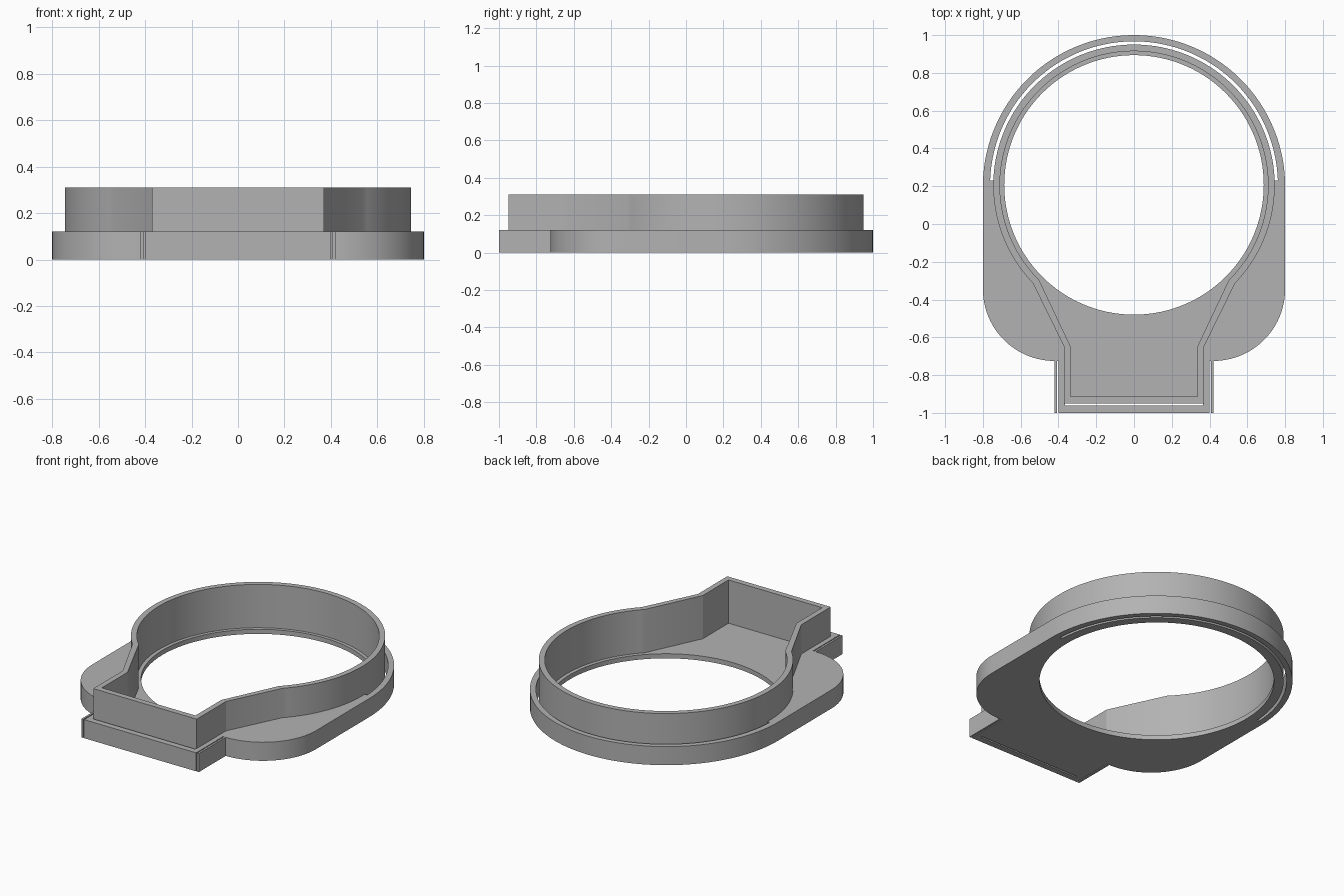
import bpy
import bmesh
from math import cos, sin, radians

cube = bpy.data.objects.get("Cube")
if cube:
    bpy.data.objects.remove(cube, do_unlink=True)

RING_Y = 0.205          # centre of the round opening
PLATE_TOP, WALL_TOP, FLOOR = 0.12, 0.31, 0.03

grey = bpy.data.materials.new("plain grey")
grey.use_nodes = True
colour = (0.45, 0.45, 0.45, 1)
grey.diffuse_color = colour
grey.node_tree.nodes["Principled BSDF"].inputs["Base Color"].default_value = colour


def arc(cx, cy, r, start, end, steps):
    angles = [radians(start + (end - start) * i / steps) for i in range(steps + 1)]
    return [(cx + r * cos(a), cy + r * sin(a)) for a in angles]


def mirrored(half):
    """Close a right-hand outline with its mirror image across x = 0."""
    return half + [(-x, y) for x, y in reversed(half) if abs(x) > 1e-5]


def rectangle(x0, x1, y0, y1):
    return [(x0, y0), (x1, y0), (x1, y1), (x0, y1)]


def prism(name, outline, z0, z1):
    bm = bmesh.new()
    base = bm.faces.new([bm.verts.new((x, y, z0)) for x, y in outline])
    made = bmesh.ops.extrude_face_region(bm, geom=[base])["geom"]
    top = [v for v in made if isinstance(v, bmesh.types.BMVert)]
    bmesh.ops.translate(bm, verts=top, vec=(0, 0, z1 - z0))
    bmesh.ops.recalc_face_normals(bm, faces=bm.faces)
    mesh = bpy.data.meshes.new(name)
    bm.to_mesh(mesh)
    bm.free()
    mesh.materials.append(grey)
    obj = bpy.data.objects.new(name, mesh)
    bpy.context.collection.objects.link(obj)
    return obj


def combine(target, other, operation):
    """Apply a boolean and discard the helper."""
    mod = target.modifiers.new(operation, "BOOLEAN")
    mod.operation, mod.solver, mod.object = operation, "EXACT", other
    bpy.context.view_layer.objects.active = target
    bpy.ops.object.modifier_apply(modifier=mod.name)
    bpy.data.objects.remove(other, do_unlink=True)


def keyhole(r, kink, neck, front):
    """Round chamber narrowing to a rectangular neck at the front."""
    return mirrored([(neck, front), (neck, -0.65)] + arc(0, RING_Y, r, kink, 90, 60))


# Flange plate: round back, straight sides, rounded shoulders, front tab
flange = prism("flange_plate", mirrored(
    [(0.42, -1), (0.42, -0.725)]
    + arc(0.42, -0.345, 0.38, -90, 0, 24)[1:]
    + arc(0, 0.2, 0.8, 0, 90, 48)), 0, PLATE_TOP)

# Slots around the back of the ring, along the front and beside the tab
back_slot = arc(0, RING_Y, 0.762, 2, 178, 96) + arc(0, RING_Y, 0.735, 178, 2, 96)
combine(flange, prism("back_slot", back_slot, -0.1, 0.2), "DIFFERENCE")
combine(flange, prism("front_slot", rectangle(-0.365, 0.365, -0.961, -0.94),
                      -0.1, 0.2), "DIFFERENCE")
for side in (-1, 1):
    x = side * 0.404
    combine(flange, prism("tab_slot", rectangle(x - 0.003, x + 0.003, -1.1, -0.725),
                          -0.1, 0.2), "DIFFERENCE")

# Raised wall, hollowed to a thin floor, with the round opening through it
combine(flange, prism("wall", keyhole(0.745, -44, 0.37, -0.95), 0, WALL_TOP), "UNION")
combine(flange, prism("recess", keyhole(0.71, -45, 0.335, -0.913),
                      FLOOR, 0.5), "DIFFERENCE")
combine(flange, prism("opening", arc(0, RING_Y + 0.002, 0.687, 0, 357, 119),
                      -0.1, 0.5), "DIFFERENCE")

flange.name = "flanged_housing"
bpy.ops.object.select_all(action="DESELECT")
flange.select_set(True)
bpy.context.view_layer.objects.active = flange
bpy.ops.object.shade_smooth_by_angle(angle=radians(20))
